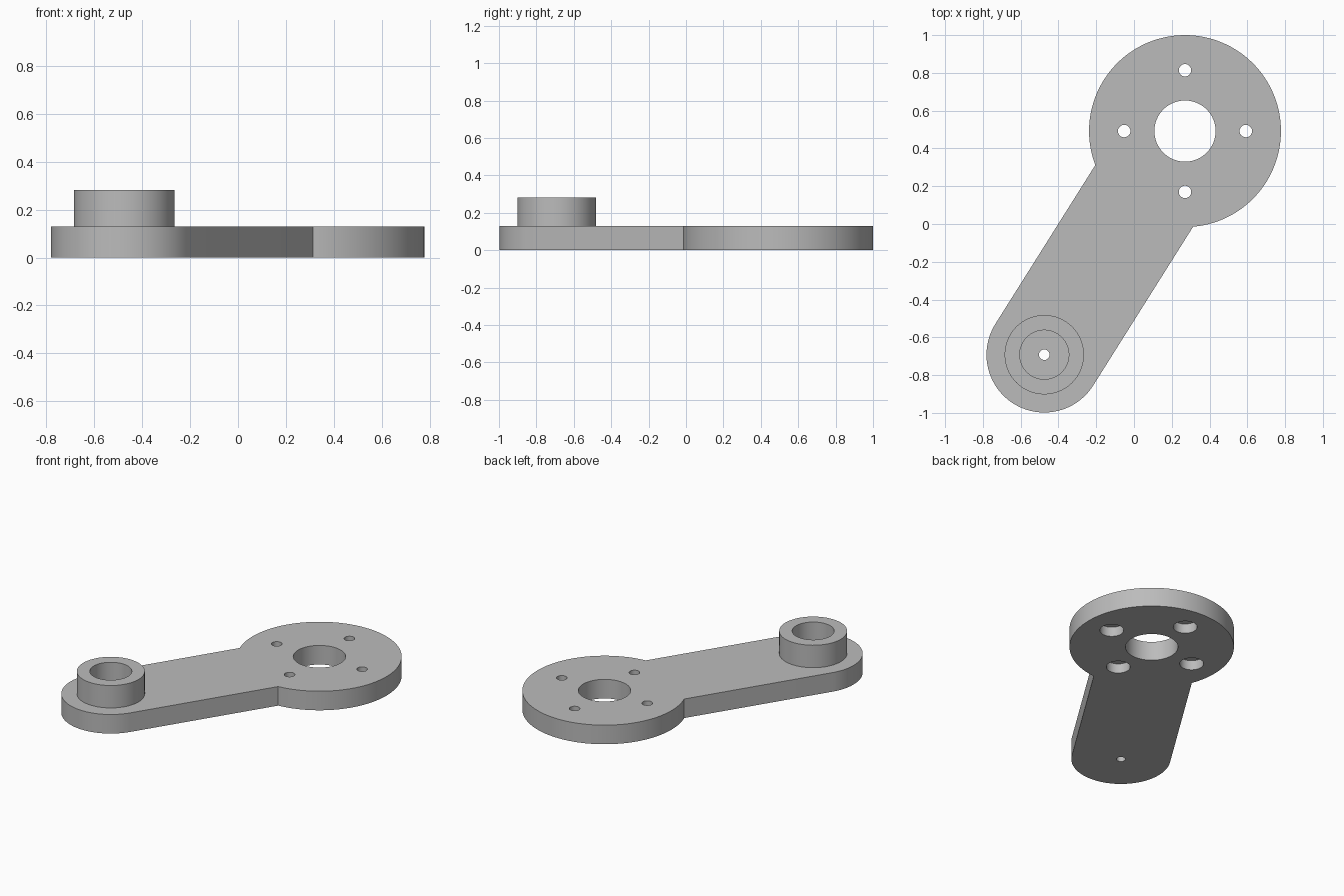
import bpy, bmesh
from math import sin, cos, pi, atan2, asin, radians
from mathutils import Vector

if "Cube" in bpy.data.objects:
    bpy.data.objects.remove(bpy.data.objects["Cube"], do_unlink=True)

# Main dimensions
HUB, HUB_R = Vector((0.27, 0.492)), 0.508
TIP, TIP_R = Vector((-0.475, -0.692)), 0.306
PLATE_H, BOSS_TOP = 0.13, 0.283
BOLT_RING = 0.322

grey = bpy.data.materials.new("plain_grey")
grey.use_nodes = True
GREY = (0.5, 0.5, 0.5, 1)
grey.diffuse_color = GREY
grey.node_tree.nodes["Principled BSDF"].inputs["Base Color"].default_value = GREY


def arc(centre, radius, start, end, steps):
    angles = [start + (end - start) * i / steps for i in range(steps + 1)]
    return [centre + radius * Vector((cos(a), sin(a))) for a in angles]


def prism(name, outline, bottom, top):
    """Extrude a closed outline between two heights."""
    bm = bmesh.new()
    face = bm.faces.new([bm.verts.new((p.x, p.y, bottom)) for p in outline])
    result = bmesh.ops.extrude_face_region(bm, geom=[face])
    verts = [g for g in result["geom"] if isinstance(g, bmesh.types.BMVert)]
    bmesh.ops.translate(bm, vec=(0, 0, top - bottom), verts=verts)
    bmesh.ops.recalc_face_normals(bm, faces=bm.faces)
    mesh = bpy.data.meshes.new(name)
    bm.to_mesh(mesh)
    bm.free()
    mesh.materials.append(grey)
    obj = bpy.data.objects.new(name, mesh)
    bpy.context.collection.objects.link(obj)
    return obj


def cylinder(name, centre, radius, bottom, top, steps=64):
    return prism(name, arc(centre, radius, 0, 2 * pi, steps)[:-1], bottom, top)


def combine(obj, other, operation):
    """Apply a boolean and discard the helper solid."""
    bpy.context.view_layer.objects.active = obj
    mod = obj.modifiers.new("boolean", "BOOLEAN")
    mod.operation, mod.object, mod.solver = operation, other, "EXACT"
    bpy.ops.object.modifier_apply(modifier=mod.name)
    bpy.data.objects.remove(other, do_unlink=True)


# Plate: large round hub joined to a straight arm with a rounded tip
axis = HUB - TIP
heading = atan2(axis.y, axis.x)
spread = asin(TIP_R / HUB_R)
outline = arc(HUB, HUB_R, heading - pi + spread, heading + pi - spread, 96)
outline += arc(TIP, TIP_R, heading + pi / 2, heading + 3 * pi / 2, 48)
arm = prism("lever_arm", outline, 0, PLATE_H)

# Raised boss on the tip
combine(arm, cylinder("boss", TIP, 0.21, PLATE_H - 0.05, BOSS_TOP), "UNION")

# Boss pocket with a small through hole
combine(arm, cylinder("boss_pocket", TIP, 0.13, PLATE_H, 0.4), "DIFFERENCE")
combine(arm, cylinder("pin_hole", TIP, 0.028, -0.1, 0.4, 32), "DIFFERENCE")

# Central bore and four bolt holes, counterbored from below
combine(arm, cylinder("hub_bore", HUB, 0.162, -0.1, 0.4), "DIFFERENCE")
for i in range(4):
    spot = HUB + BOLT_RING * Vector((cos(i * pi / 2), sin(i * pi / 2)))
    combine(arm, cylinder("bolt_hole", spot, 0.033, -0.1, 0.4, 32), "DIFFERENCE")
    combine(arm, cylinder("counterbore", spot, 0.074, -0.1, 0.065, 48), "DIFFERENCE")

# Smooth round walls, crisp rims
bpy.ops.object.select_all(action="DESELECT")
arm.select_set(True)
bpy.context.view_layer.objects.active = arm
bpy.ops.object.shade_smooth_by_angle(angle=radians(30))
